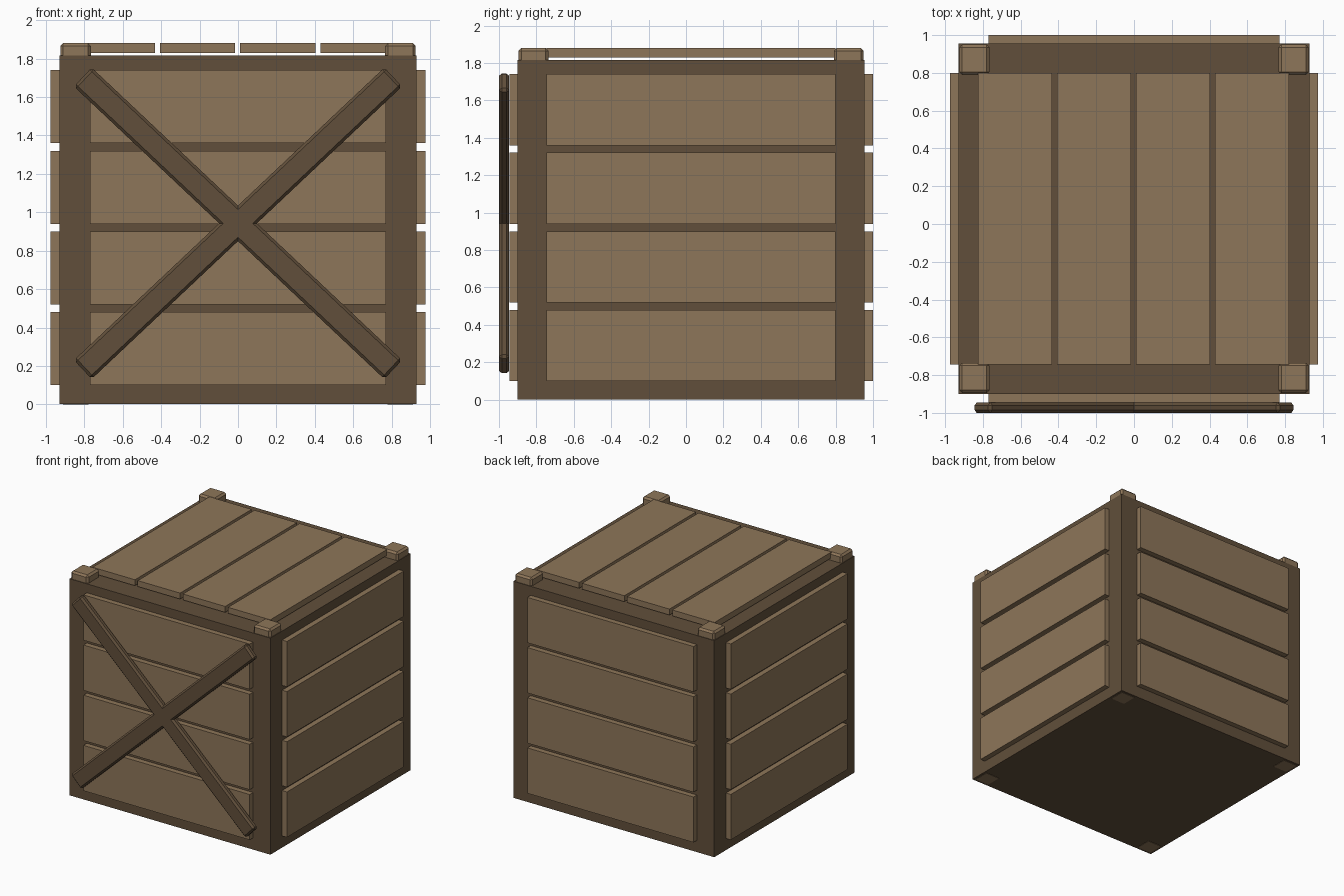
import bpy
import math

cube = bpy.data.objects.get("Cube")
if cube:
    bpy.data.objects.remove(cube, do_unlink=True)


def material(name, color):
    m = bpy.data.materials.new(name)
    m.use_nodes = True
    m.diffuse_color = color
    m.node_tree.nodes["Principled BSDF"].inputs["Base Color"].default_value = color
    return m


light_wood = material("light wood", (0.27, 0.18, 0.10, 1))
dark_wood = material("dark wood", (0.12, 0.078, 0.043, 1))


def box(name, lo, hi, mat, bevel=0.0, turn=0.0):
    """Box between two corners, turned about its own y axis."""
    center = [(a + b) / 2 for a, b in zip(lo, hi)]
    bpy.ops.mesh.primitive_cube_add(size=1, location=center)
    ob = bpy.context.object
    ob.name = name
    ob.scale = [b - a for a, b in zip(lo, hi)]
    bpy.ops.object.transform_apply(location=False, rotation=False, scale=True)
    ob.rotation_euler.y = turn
    ob.data.materials.append(mat)
    if bevel:
        mod = ob.modifiers.new("chamfer", "BEVEL")
        mod.width = bevel
        mod.segments = 1
    return ob


X, FRONT, BACK, TOP = 0.93, -0.90, 0.955, 1.815
THICK = 0.045

# Solid dark body
box("crate_body", (-X, FRONT, 0.002), (X, BACK, TOP), dark_wood)

# Four rows of planks on each wall
for i in range(4):
    z0 = 0.10 + 0.42 * i
    z1 = z0 + 0.38
    box("front_plank", (-0.77, FRONT - THICK, z0), (0.77, FRONT, z1), light_wood)
    box("back_plank", (-0.77, BACK, z0), (0.77, BACK + THICK, z1), light_wood)
    box("left_plank", (X, -0.745, z0), (X + THICK, 0.80, z1), light_wood)
    box("right_plank", (-X - THICK, -0.745, z0), (-X, 0.80, z1), light_wood)

# Lid planks, slightly raised above the body
for i in range(4):
    x0 = -0.825 + 0.418 * i
    box("lid_plank", (x0, -0.745, 1.83), (x0 + 0.392, 0.80, 1.88), light_wood)

# Chamfered corner posts showing above the lid and under the base
for side in (-1, 1):
    xs = sorted((side * 0.925, side * 0.765))
    for y0 in (-0.895, 0.79):
        box("corner_post", (xs[0], y0, 0), (xs[1], y0 + 0.16, 1.88), light_wood, 0.015)

# Crossed braces on the front
for side in (-1, 1):
    box("cross_brace", (-1.11, -1.0, 0.875), (1.11, -0.945, 1.01), dark_wood,
        0.015, side * math.radians(43.3))
